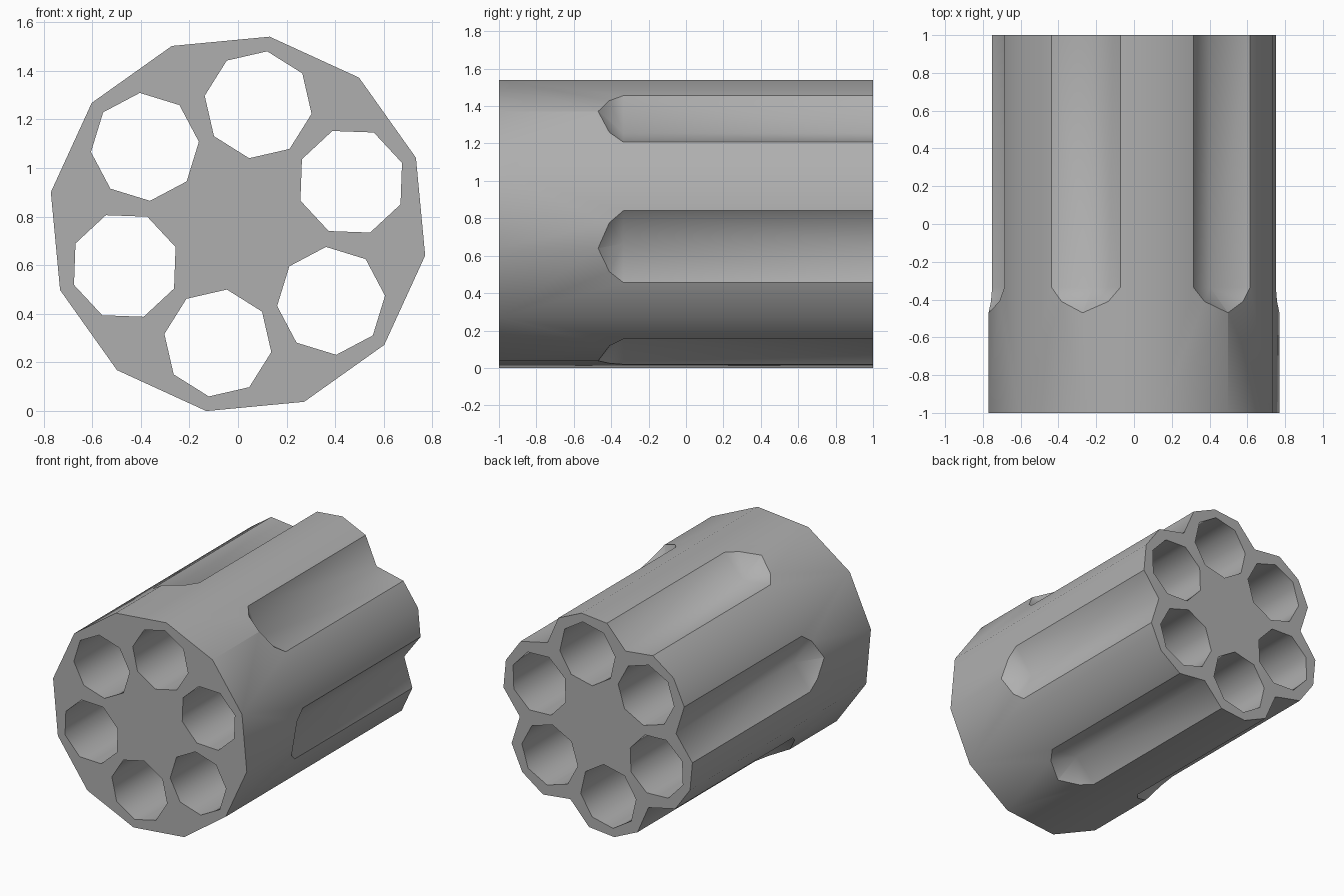
import bpy, bmesh
from math import radians, cos, sin, hypot
from mathutils import Vector

if "Cube" in bpy.data.objects:
    bpy.data.objects.remove(bpy.data.objects["Cube"])

R, CZ = 0.781, 0.77      # outer radius, axis height
PHASE = radians(20.4)    # roll of the whole part


def polar(r, lat, y, ang):
    """Point at radial distance r and sideways offset lat, around the y axis."""
    return Vector((r * cos(ang) - lat * sin(ang), y, CZ + r * sin(ang) + lat * cos(ang)))


def make_object(name, bm):
    bmesh.ops.recalc_face_normals(bm, faces=bm.faces)
    me = bpy.data.meshes.new(name)
    bm.to_mesh(me)
    bm.free()
    ob = bpy.data.objects.new(name, me)
    bpy.context.collection.objects.link(ob)
    return ob


def add_prism(bm, cx, cz, r, sides, ang, y0, y1):
    rings = [[bm.verts.new((cx + r * cos(ang + radians(360 / sides * i)), y,
                            cz + r * sin(ang + radians(360 / sides * i))))
              for i in range(sides)] for y in (y0, y1)]
    bm.faces.new(rings[0])
    bm.faces.new(rings[1][::-1])
    for i in range(sides):
        j = (i + 1) % sides
        bm.faces.new((rings[0][i], rings[0][j], rings[1][j], rings[1][i]))


def add_flute(bm, ang):
    # V floor point, then the rim points of the rounded end, scaled out past the body
    floor = Vector((0.63, 0, -0.335))
    rim = [Vector((0.729, 0.195, -0.335)), Vector((0.7455, 0.1325, -0.41)),
           Vector((0.781, 0, -0.47))]
    edge, mid, tip = [floor + 1.4 * (p - floor) for p in rim]
    pts = [floor, tip, Vector((1, 0, -0.335)), Vector((1, 0, 1.1)), Vector((floor.x, 0, 1.1))]
    for s in (1, -1):
        pts += [Vector((edge.x, s * edge.y, edge.z)), Vector((edge.x, s * edge.y, 1.1)),
                Vector((mid.x, s * mid.y, mid.z))]
    verts = [bm.verts.new(polar(*p, ang)) for p in pts]
    bmesh.ops.convex_hull(bm, input=verts)


# twelve-sided body
bm = bmesh.new()
add_prism(bm, 0, CZ, R, 12, PHASE, -1, 1)
body = make_object("chambered_cylinder", bm)

# six octagonal bores and six outer flutes as one cutter
bm = bmesh.new()
for k in range(6):
    a = PHASE + radians(60 * k)
    c = polar(0.497, 0, 0, a)
    add_prism(bm, c.x, c.z, 0.223, 8, a, -1.1, 1.1)
    add_flute(bm, a + radians(30))
bmesh.ops.recalc_face_normals(bm, faces=bm.faces)
bmesh.ops.dissolve_limit(bm, angle_limit=radians(1), verts=bm.verts, edges=bm.edges)
cutter = make_object("bore_and_flute_cutter", bm)
cutter.hide_render = True

mod = body.modifiers.new("cut", 'BOOLEAN')
mod.operation = 'DIFFERENCE'
mod.solver = 'EXACT'
mod.object = cutter
bpy.context.view_layer.objects.active = body
body.select_set(True)
cutter.select_set(False)
bpy.ops.object.modifier_apply(modifier=mod.name)
bpy.data.objects.remove(cutter)

# smooth walls, with sharp ends and flute rims
bm = bmesh.new()
bm.from_mesh(body.data)
for f in bm.faces:
    f.smooth = True
for e in bm.edges:
    rad = [hypot(v.co.x, v.co.z - CZ) for v in e.verts]
    ys = [v.co.y for v in e.verts]
    wall = max(rad) < 0.74 and abs(ys[0] - ys[1]) > 1
    flute_end = any(0.6 < r < 0.66 and abs(y) < 0.5 for r, y in zip(rad, ys))
    e.smooth = e.calc_face_angle(0) < radians(31) or wall or flute_end
bm.to_mesh(body.data)
bm.free()

# dark grey metal
metal = bpy.data.materials.new("dark_grey")
metal.diffuse_color = (0.43, 0.43, 0.43, 1)
metal.use_nodes = True
metal.node_tree.nodes["Principled BSDF"].inputs["Base Color"].default_value = metal.diffuse_color
body.data.materials.clear()
body.data.materials.append(metal)
for p in body.data.polygons:
    p.material_index = 0
